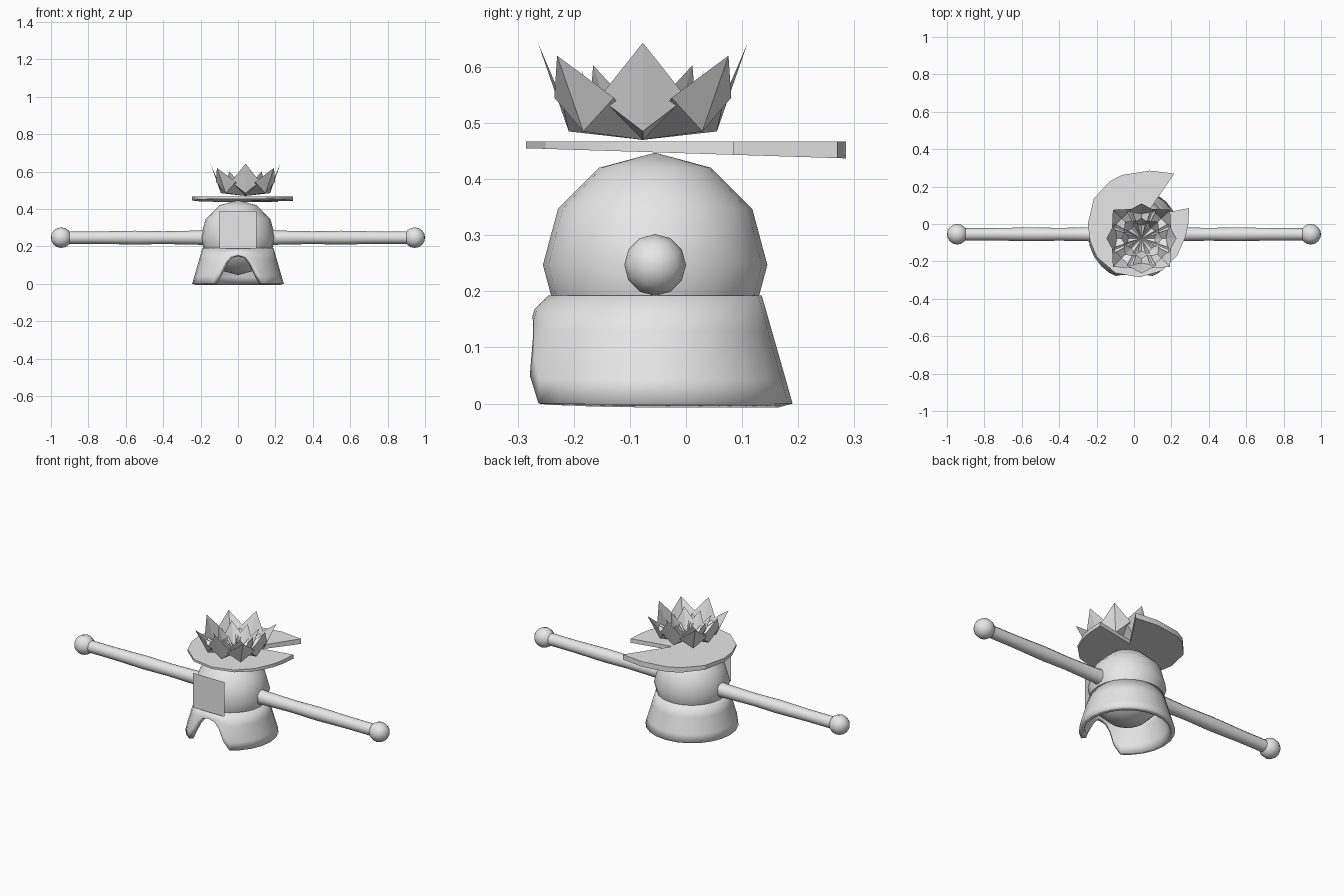
import bpy, bmesh, math
from mathutils import Matrix, Vector

if "Cube" in bpy.data.objects:
    bpy.data.objects.remove(bpy.data.objects["Cube"])

grey = bpy.data.materials.new("light_grey")
grey.use_nodes = True
grey.diffuse_color = (0.8, 0.8, 0.8, 1)
grey.node_tree.nodes["Principled BSDF"].inputs["Base Color"].default_value = (0.8, 0.8, 0.8, 1)

CY = -0.055   # body axis
CZ = 0.247    # body and arm height


def finish(name, bm, smooth=None, recalc=True):
    if recalc:
        bmesh.ops.recalc_face_normals(bm, faces=bm.faces)
    me = bpy.data.meshes.new(name)
    bm.to_mesh(me)
    bm.free()
    me.materials.append(grey)
    ob = bpy.data.objects.new(name, me)
    bpy.context.collection.objects.link(ob)
    if smooth:
        bpy.ops.object.select_all(action='DESELECT')
        ob.select_set(True)
        bpy.context.view_layer.objects.active = ob
        bpy.ops.object.shade_smooth_by_angle(angle=math.radians(smooth))
    return ob


# Round body
bm = bmesh.new()
bmesh.ops.create_uvsphere(bm, u_segments=20, v_segments=6, radius=0.2,
                          matrix=Matrix.Translation((0, CY, CZ)))
finish("body", bm, 50)

# Arms: a rod and a ball at the hand, turned around the x axis
rod = [(0.15, 0.045), (0.21, 0.038), (0.4, 0.034), (0.55, 0.037), (0.75, 0.033), (0.92, 0.033)]


def lathe_x(bm, profile, side, n=12):
    rings = []
    for x, r in profile:
        rings.append([bm.verts.new((side * x, CY + r * math.cos(2 * math.pi * i / n),
                                    CZ + r * math.sin(2 * math.pi * i / n))) for i in range(n)])
    for a, b in zip(rings, rings[1:]):
        for i in range(n):
            j = (i + 1) % n
            bm.faces.new((a[i], a[j], b[j], b[i]))


for side, label in ((1, "left"), (-1, "right")):
    bm = bmesh.new()
    lathe_x(bm, rod, side)
    finish(label + "_arm", bm, 50)
    bm = bmesh.new()
    bmesh.ops.create_uvsphere(bm, u_segments=12, v_segments=8, radius=0.055,
                              matrix=Matrix.Translation((side * 0.945, CY, CZ)) @ Matrix.Rotation(math.pi / 2, 4, 'Y'))
    finish(label + "_hand", bm, 50)

# Flared skirt with an arched opening at the front
half = [(0, 0.155), (10, 0.145), (17, 0.115), (24, 0.05), (32, 0)]
half += [(a, 0) for a in range(45, 181, 15)]
columns = half + [(-a, h) for a, h in reversed(half[1:-1])]
bm = bmesh.new()
grid = []
for ang, low in columns:
    t = math.radians(ang)
    front = max(0, math.cos(t)) ** 3
    col = []
    for k in range(5):
        z = low + (0.172 - low) * k / 4 if k < 4 else 0.193
        r = 0.245 - 0.055 * z / 0.193
        if 0.01 < z < 0.19:
            r += 0.018 * front
        col.append(bm.verts.new((r * math.sin(t), CY - r * math.cos(t), z)))
    grid.append(col)
for i, a in enumerate(grid):
    b = grid[(i + 1) % len(grid)]
    for k in range(4):
        bm.faces.new((a[k], b[k], b[k + 1], a[k + 1]))
skirt = finish("skirt", bm, 40)
mod = skirt.modifiers.new("thickness", 'SOLIDIFY')
mod.thickness = 0.025
mod.offset = -1

# Square front plate
bm = bmesh.new()
bm.faces.new([bm.verts.new((x, -0.268, z)) for x, z in ((-0.1, 0.19), (0.1, 0.19), (0.1, 0.39), (-0.1, 0.39))])
finish("front_plate", bm, recalc=False)

# Leaf-shaped hat with a wedge cut out, thicker toward the back
outline = [(0.06, 0.04), (0.215, 0.27), (0.083, 0.285), (-0.065, 0.262), (-0.13, 0.228), (-0.215, 0.135),
           (-0.247, 0.0), (-0.235, -0.09), (-0.2, -0.175), (-0.1, -0.262), (0.03, -0.285),
           (0.15, -0.25), (0.23, -0.17), (0.275, -0.07), (0.29, 0.0), (0.295, 0.085)]
bm = bmesh.new()
top = [bm.verts.new((x, y, 0.467)) for x, y in outline]
low = [bm.verts.new((x, y, 0.455 - 0.0316 * (y + 0.285))) for x, y in outline]
n = len(outline)
for i in range(n):
    j = (i + 1) % n
    bm.faces.new((top[i], low[i], low[j], top[j]))
    if 0 < i < n - 1:
        bm.faces.new((top[0], top[i], top[j]))
        bm.faces.new((low[0], low[j], low[i]))
finish("leaf_hat", bm, 25)

# Flower: keeled petals in rings (start angle, count, keel radius, side radius, half width, side z, tip radius, tip z)
rings = {
    "outer_petals": (0, 4, 0.132, 0.145, 0.078, 0.545, 0.187, 0.643),
    "corner_petals": (45, 4, 0.15, 0.148, 0.075, 0.545, 0.216, 0.62),
    "inner_petals": (45, 4, 0.075, 0.085, 0.048, 0.535, 0.125, 0.603),
    "centre_petals": (0, 4, 0.07, 0.08, 0.045, 0.53, 0.11, 0.595),
}
FX, FY = 0.04, -0.077
for name, (start, count, kr, sr, w, sz, tr, tz) in rings.items():
    bm = bmesh.new()
    for i in range(count):
        m = Matrix.Translation((FX, FY, 0)) @ Matrix.Rotation(math.radians(start + 360 * i / count), 4, 'Z')
        base, keel, left, right, tip = [bm.verts.new(m @ Vector(p)) for p in (
            (0, 0, 0.47), (kr, 0, 0.485), (sr, w, sz), (sr, -w, sz), (tr, 0, tz))]
        for f in ((base, keel, left), (keel, tip, left), (base, right, keel), (keel, right, tip)):
            bm.faces.new(f)
    finish(name, bm, recalc=False)

# Thin stamen in the flower's middle
bm = bmesh.new()
bmesh.ops.create_cone(bm, cap_ends=True, segments=6, radius1=0.003, radius2=0.002, depth=0.11,
                      matrix=Matrix.Translation((FX, FY, 0.525)))
finish("stamen", bm)
